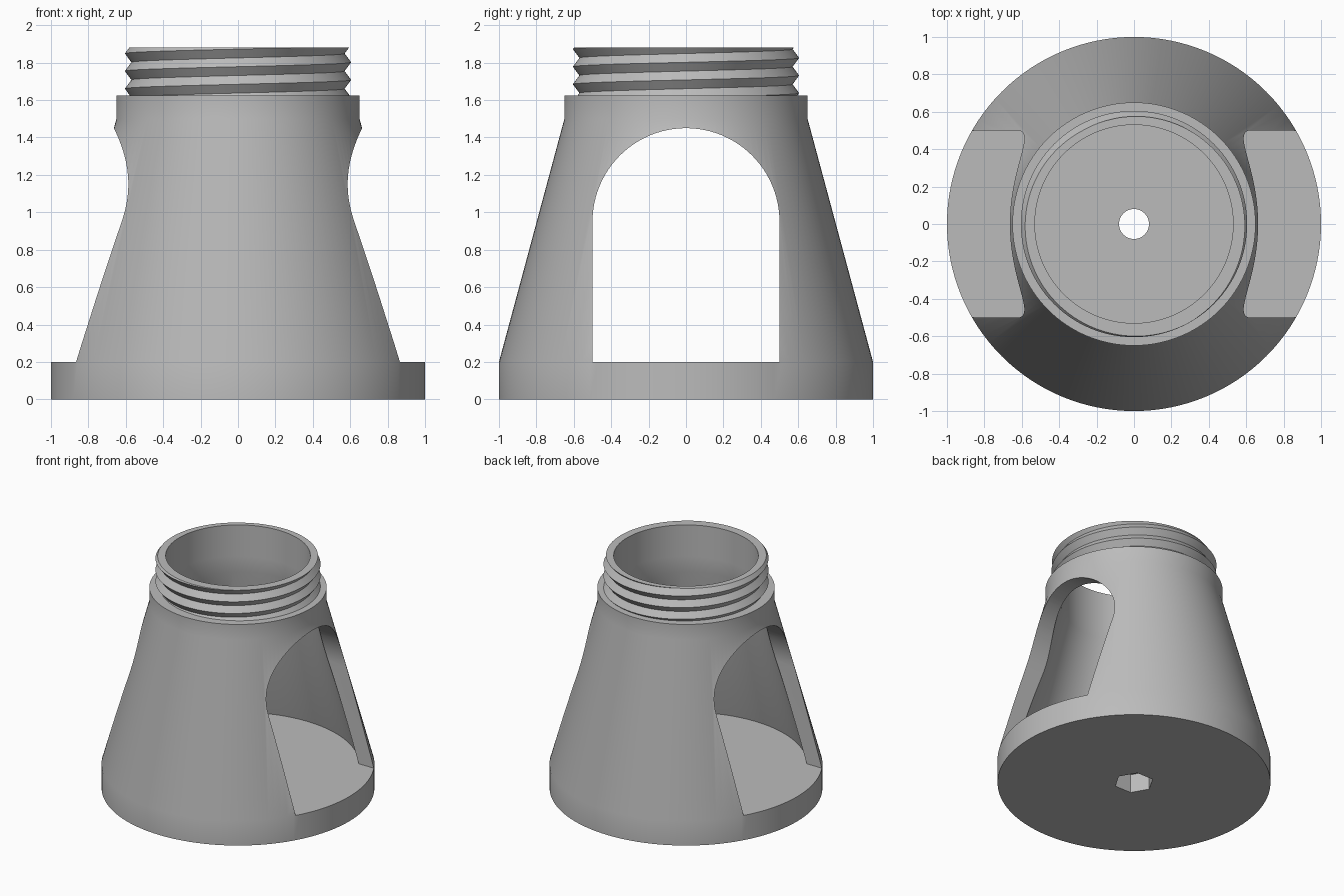
import bpy, bmesh
from math import pi, cos, sin

SEG = 128
COLLAR, TOP, BORE = 1.625, 1.88, 0.53      # neck heights and bore radius
ROOT, CREST, PITCH = 0.57, 0.605, 0.094    # thread shape

if "Cube" in bpy.data.objects:
    bpy.data.objects.remove(bpy.data.objects["Cube"])

grey = bpy.data.materials.new("plain grey")
grey.use_nodes = True
grey.diffuse_color = (0.5, 0.5, 0.5, 1)
grey.node_tree.nodes["Principled BSDF"].inputs["Base Color"].default_value = (0.5, 0.5, 0.5, 1)


def finish(bm, name):
    """Weld the mesh, fix its normals and link it as an object."""
    bmesh.ops.remove_doubles(bm, verts=bm.verts, dist=1e-5)
    bmesh.ops.recalc_face_normals(bm, faces=bm.faces)
    mesh = bpy.data.meshes.new(name)
    bm.to_mesh(mesh)
    bm.free()
    mesh.materials.append(grey)
    obj = bpy.data.objects.new(name, mesh)
    bpy.context.collection.objects.link(obj)
    return obj


def lathe(name, section, closed=False):
    """Sweep section(angle) -> [(radius, z)] around the z axis."""
    bm = bmesh.new()
    rings = []
    for i in range(SEG + 1):
        a = 2 * pi * i / SEG
        rings.append([bm.verts.new((r * cos(a), r * sin(a), z)) for r, z in section(a)])
    n = len(rings[0])
    for a, b in zip(rings, rings[1:]):
        for j in range(n if closed else n - 1):
            k = (j + 1) % n
            bm.faces.new((a[j], b[j], b[k], a[k]))
    return finish(bm, name)


def prism(name, points, depth):
    """Extrude a flat outline along a vector."""
    bm = bmesh.new()
    face = bm.faces.new([bm.verts.new(p) for p in points])
    out = bmesh.ops.extrude_face_region(bm, geom=[face])
    bmesh.ops.translate(bm, vec=depth, verts=[v for v in out["geom"] if isinstance(v, bmesh.types.BMVert)])
    return finish(bm, name)


def cut(obj, cutter):
    cutter.hide_render = True
    mod = obj.modifiers.new("cut", "BOOLEAN")
    mod.operation, mod.solver, mod.object = "DIFFERENCE", "EXACT", cutter
    bpy.context.view_layer.objects.active = obj
    bpy.ops.object.modifier_apply(modifier=mod.name)
    bpy.data.objects.remove(cutter)


def polygon(count, radius, z):
    return [(radius * cos(2 * pi * i / count), radius * sin(2 * pi * i / count), z) for i in range(count)]


# Hollow conical body with solid base and straight collar
profile = [(0, 0), (1, 0), (1, 0.2), (0.65, 1.5), (0.65, COLLAR),
           (BORE, COLLAR), (BORE, 1.5), (0.885, 0.2), (0, 0.2)]
body = lathe("body", lambda a: profile)

# Arched window through both sides
arch = [(-1.5, -0.5, 0.2), (-1.5, 0.5, 0.2)]
arch += [(-1.5, 0.5 * cos(pi * i / 48), 0.95 + 0.5 * sin(pi * i / 48)) for i in range(49)]
cut(body, prism("window_cutter", arch, (3, 0, 0)))

# Bolt hole and hexagonal nut recess under the base
cut(body, prism("bolt_cutter", polygon(48, 0.08, -0.1), (0, 0, 0.5)))
cut(body, prism("nut_cutter", polygon(6, 0.145, -0.1), (0, 0, 0.25)))


# Threaded neck: one right-handed helix trimmed at the collar and the rim
def thread_section(a):
    start = 1.755 - PITCH * 0.5 + PITCH * a / (2 * pi)
    pts = []
    for k in range(-6, 7):
        z = min(max(start + k * PITCH / 2, COLLAR), TOP)
        t = ((z - start) / PITCH) % 1
        pts.append((ROOT + (CREST - ROOT) * abs(2 * t - 1), z))
    return pts + [(BORE, TOP), (BORE, COLLAR)]


neck = lathe("threaded_neck", thread_section, closed=True)

# Smooth walls with sharp edges
for obj in (body, neck):
    bpy.ops.object.select_all(action="DESELECT")
    obj.select_set(True)
    bpy.context.view_layer.objects.active = obj
    bpy.ops.object.shade_smooth_by_angle(angle=pi / 6)
